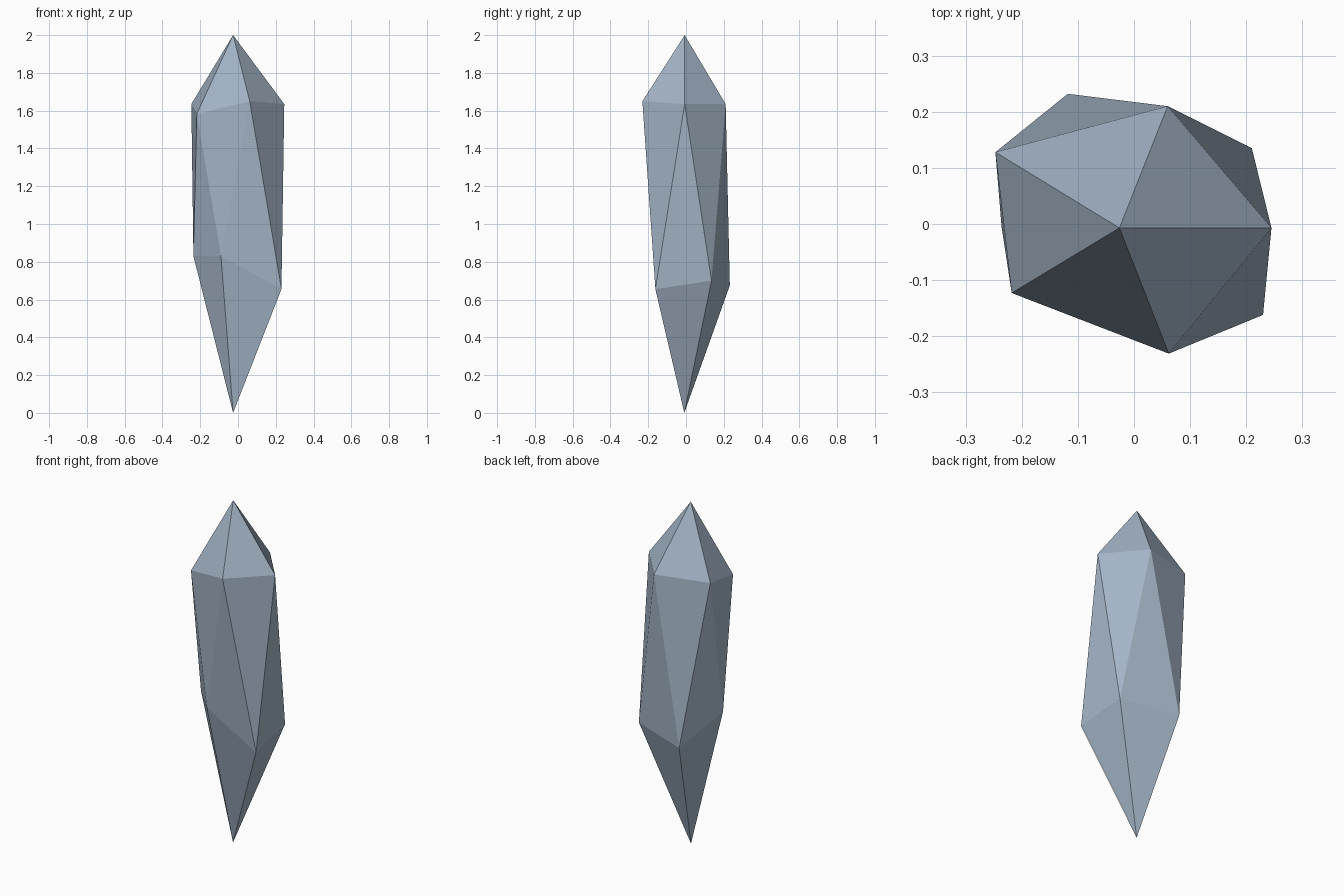
import bpy, bmesh

if "Cube" in bpy.data.objects:
    bpy.data.objects.remove(bpy.data.objects["Cube"])

# Two irregular five-sided rings, offset from each other, plus a tip at each end
upper = [(0.245, -0.007, 1.635), (0.06, 0.21, 1.635), (-0.247, 0.128, 1.635),
         (-0.218, -0.123, 1.583), (0.062, -0.231, 1.65)]
lower = [(0.21, 0.135, 0.70), (-0.118, 0.232, 0.675), (-0.236, -0.005, 0.83),
         (-0.09, -0.16, 0.83), (0.23, -0.162, 0.655)]

bm = bmesh.new()
top = bm.verts.new((-0.026, -0.007, 2.0))
bottom = bm.verts.new((-0.026, -0.009, 0.0))
U = [bm.verts.new(p) for p in upper]
L = [bm.verts.new(p) for p in lower]

for i in range(5):
    j = (i + 1) % 5
    bm.faces.new((U[i], U[j], top))       # crown facets
    bm.faces.new((L[i], U[j], U[i]))      # long side facets
    bm.faces.new((L[i], L[j], U[j]))
    bm.faces.new((bottom, L[j], L[i]))    # point facets
bmesh.ops.recalc_face_normals(bm, faces=bm.faces)

# Crystal shard, flat shaded
mesh = bpy.data.meshes.new("crystal_shard")
bm.to_mesh(mesh)
bm.free()
bpy.context.collection.objects.link(bpy.data.objects.new("crystal_shard", mesh))

# Slate blue stone
stone = bpy.data.materials.new("slate_blue")
stone.diffuse_color = (0.37, 0.46, 0.57, 1)
stone.use_nodes = True
stone.node_tree.nodes["Principled BSDF"].inputs["Base Color"].default_value = stone.diffuse_color
mesh.materials.append(stone)
